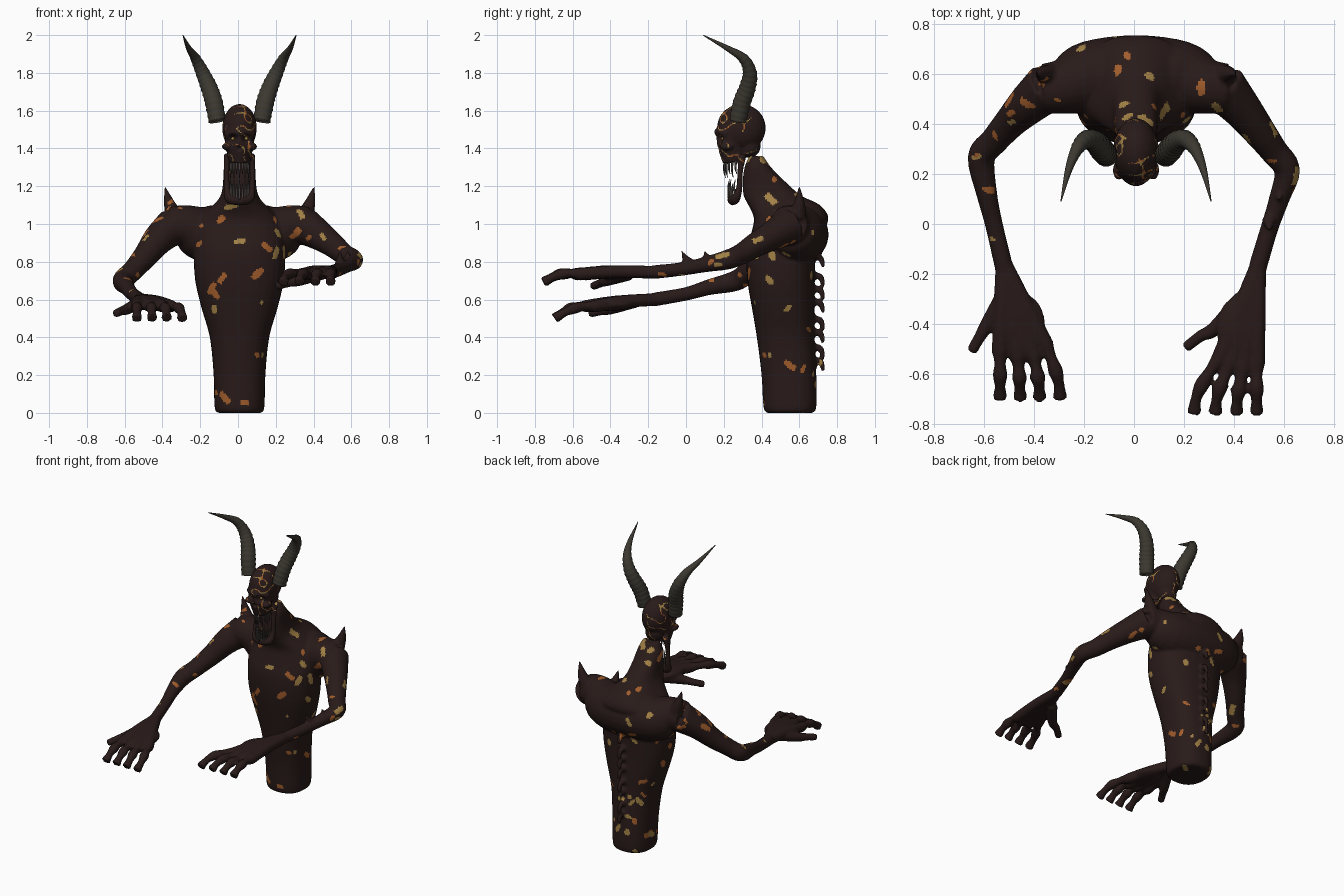
import bpy, bmesh, math, random
from mathutils import Vector, Matrix, Quaternion, noise

if "Cube" in bpy.data.objects:
    bpy.data.objects.remove(bpy.data.objects["Cube"])

random.seed(4)
CX = 0.008


def material(name, rgb):
    m = bpy.data.materials.new(name)
    m.diffuse_color = (*rgb, 1)
    m.use_nodes = True
    m.node_tree.nodes["Principled BSDF"].inputs["Base Color"].default_value = m.diffuse_color
    return m


DARK = material("charred_skin", (0.022, 0.011, 0.010))
EMBER = material("ember", (0.36, 0.11, 0.025))
GOLD = material("gold_glow", (0.36, 0.22, 0.06))
HORN = material("horn", (0.045, 0.040, 0.030))
TOOTH = material("tooth", (0.07, 0.06, 0.055))


def skin_rings(bm, rings):
    for a, b in zip(rings, rings[1:]):
        n = len(a)
        for i in range(n):
            bm.faces.new((a[i], a[(i + 1) % n], b[(i + 1) % n], b[i]))
    bm.faces.new(rings[0][::-1])
    bm.faces.new(rings[-1])


def spline(pts, steps):
    """Catmull-Rom samples through (x, y, z, radius) points."""
    p = [Vector(q) for q in pts]
    p = [2 * p[0] - p[1]] + p + [2 * p[-1] - p[-2]]
    out = []
    for i in range(1, len(p) - 2):
        a, b, c, d = p[i - 1:i + 3]
        for k in range(steps):
            t = k / steps
            out.append(0.5 * (2 * b + (c - a) * t + (2 * a - 5 * b + 4 * c - d) * t * t
                              + (3 * b - a - 3 * c + d) * t ** 3))
    return out + [p[-2]]


def tube(bm, pts, steps=4, n=14, ridge=0):
    s = spline(pts, steps)
    pos = [v.to_3d() for v in s]
    rings, q, last = [], Quaternion(), Vector((0, 0, 1))
    for i, c in enumerate(pos):
        tan = (pos[min(i + 1, len(pos) - 1)] - pos[max(i - 1, 0)]).normalized()
        q = last.rotation_difference(tan) @ q
        last = tan
        r = max(s[i][3], 0.002)
        if ridge and i < len(pos) * 0.7:
            r *= 1 + ridge * (i % 3 == 0)
        rings.append([bm.verts.new(c + q @ Vector((r * math.cos(a), r * math.sin(a), 0)))
                      for a in (math.tau * k / n for k in range(n))])
    skin_rings(bm, rings)


def ball(bm, c, r):
    bmesh.ops.create_icosphere(bm, subdivisions=3, radius=1,
                               matrix=Matrix.LocRotScale(Vector(c), None, Vector(r)))


def finish(name, bm, mats, voxel=0):
    bmesh.ops.recalc_face_normals(bm, faces=bm.faces)
    me = bpy.data.meshes.new(name)
    bm.to_mesh(me)
    bm.free()
    ob = bpy.data.objects.new(name, me)
    bpy.context.collection.objects.link(ob)
    if voxel:
        rm = ob.modifiers.new("fuse", 'REMESH')
        rm.mode, rm.voxel_size = 'VOXEL', voxel
        sm = ob.modifiers.new("soften", 'SMOOTH')
        sm.factor, sm.iterations = 0.5, 4
        dg = bpy.context.evaluated_depsgraph_get()
        me = bpy.data.meshes.new_from_object(ob.evaluated_get(dg))
        ob.modifiers.clear()
        ob.data = me
    me.materials.clear()
    for m in mats:
        me.materials.append(m)
    me.shade_smooth()
    return ob


# Torso and neck: (z, front y, back y, half width)
bm = bmesh.new()
rings = []
for z, y0, y1, rx, *_ in spline([
        (0, .43, .67, .115), (.03, .41, .69, .132), (.2, .40, .69, .137), (.4, .375, .68, .157),
        (.55, .35, .68, .2), (.7, .325, .68, .235), (.85, .32, .69, .243), (.95, .345, .72, .243),
        (1.03, .36, .755, .22), (1.1, .33, .71, .14), (1.15, .305, .61, .1), (1.22, .30, .53, .087),
        (1.3, .31, .45, .083), (1.36, .335, .41, .06)], 3):
    rings.append([])
    for k in range(32):
        a = math.tau * k / 32
        c, s = math.cos(a), math.sin(a)
        rings[-1].append(bm.verts.new((CX + rx * math.copysign(abs(c) ** .85, c),
                                       (y0 + y1) / 2 + (y1 - y0) / 2 * math.copysign(abs(s) ** .85, s), z)))
skin_rings(bm, rings)

# Shoulder yoke and shoulder spikes
tube(bm, [(-.36, .54, .99, .10), (-.28, .55, .99, .112), (-.18, .58, .95, .15), (CX, .6, .945, .155),
          (.19, .58, .95, .15), (.29, .55, .99, .112), (.37, .54, .99, .10)], n=24)
for s in (-1, 1):
    tube(bm, [(CX + s * .345, .59, 1.04, .05), (CX + s * .372, .6, 1.11, .03), (CX + s * .395, .6, 1.20, .004)])

# Spine hooks
for z in (.81, .71, .64, .57, .48, .41, .33, .26):
    tube(bm, [(CX, .66, z + .02, .02), (CX, .712, z + .01, .017), (CX, .727, z - .04, .011)])

# Arms, shoulder to wrist
tube(bm, [(-.34, .55, .99, .10), (-.42, .48, .92, .083), (-.49, .41, .83, .066), (-.56, .33, .75, .056),
          (-.61, .265, .70, .055), (-.588, .12, .665, .042), (-.56, 0, .63, .036), (-.52, -.17, .6, .037)], n=18)
tube(bm, [(.35, .55, .99, .10), (.43, .46, .94, .08), (.5, .37, .89, .066), (.56, .29, .84, .056),
          (.612, .215, .81, .052), (.58, .1, .785, .041), (.54, -.02, .762, .036), (.495, -.17, .745, .037)], n=18)
for y, x in ((.11, .58), (-.01, .54)):
    tube(bm, [(x, y + .03, .79, .03), (x, y, .83, .015), (x, y - .015, .862, .004)])


# Hands: wrist, knuckles and finger tips as (x, y), then the thumb path
def hand(wrist, zk, zt, fingers, thumb):
    w = Vector(wrist)
    mid = Vector((sum(f[0] for f in fingers) / 4, w.y - .25, zk + .01))
    ball(bm, mid, (.085, .13, .036))
    for kx, ky, tx, ty in fingers:
        k, t = Vector((kx, ky, zk)), Vector((tx, ty, zt))
        m = k.lerp(w, .45) + Vector((0, 0, .008))
        tube(bm, [(*w, .034), (*m, .034), (*k, .034)])
        path = []
        for f, r in ((0, .034), (.25, .023), (.5, .03), (.75, .022), (1, .03)):
            p = k.lerp(t, f)
            p.x = kx + (tx - kx) * math.sin(f * math.pi / 2)
            p.z += .022 * math.sin(f * math.pi)
            path.append((*p, r))
        tube(bm, path)
    tube(bm, thumb)


hand((-.52, -.16, .60), .565, .50,
     [(-.535, -.51, -.535, -.695), (-.465, -.53, -.455, -.695), (-.40, -.53, -.377, -.695), (-.355, -.48, -.295, -.695)],
     [(-.51, -.27, .59, .035), (-.585, -.4, .55, .03), (-.615, -.45, .54, .024), (-.65, -.51, .525, .022)])
hand((.495, -.17, .745), .735, .692,
     [(.345, -.53, .24, -.755), (.385, -.56, .325, -.755), (.435, -.58, .41, -.755), (.49, -.56, .49, -.755)],
     [(.43, -.30, .735, .035), (.32, -.42, .70, .03), (.27, -.445, .69, .024), (.205, -.495, .67, .022)])
body = finish("body", bm, [DARK, EMBER, GOLD], .009)

# Glowing flecks scattered over the body
faces = [p for p in body.data.polygons if p.center.y > -.15]
flecks = []
for p in random.sample(faces, 105):
    d = Vector((random.uniform(-1, 1), random.uniform(-1, 1), random.uniform(-1, 1))).normalized()
    flecks.append((p.center.copy(), d, random.uniform(.02, .042), random.choice((1, 2))))
for p in faces:
    for c, d, size, m in flecks:
        v = p.center - c
        if v.length < size:
            along = v.dot(d)
            if (v - d * along).length < size * .45:
                p.material_index = m

# Head: skull, face, brow, cheeks and hanging jaw
bm = bmesh.new()
ball(bm, (CX, .293, 1.508), (.092, .13, .128))
tube(bm, [(CX, .245, 1.50, .082), (CX, .238, 1.44, .076), (CX, .245, 1.38, .068), (CX, .25, 1.325, .055)], n=20)
tube(bm, [(CX - .075, .22, 1.475, .018), (CX, .168, 1.487, .02), (CX + .075, .22, 1.475, .018)])
ball(bm, (CX, .335, 1.41), (.06, .06, .06))
for s in (-1, 1):
    ball(bm, (CX + s * .068, .215, 1.41), (.025, .04, .02))
    tube(bm, [(CX + s * .062, .30, 1.37, .022), (CX + s * .068, .287, 1.28, .015), (CX + s * .066, .282, 1.19, .017),
              (CX + s * .052, .262, 1.135, .026), (CX, .245, 1.128, .03)])
head = finish("head", bm, [DARK, EMBER, GOLD], .007)

# Eye sockets and nose hole pressed into the face
for v in head.data.vertices:
    for x, z, r, depth in ((-.036, 1.452, .027, .035), (.036, 1.452, .027, .035), (0, 1.4, .015, .02)):
        d = math.hypot(v.co.x - CX - x, v.co.z - z) / r
        if d < 1 and v.co.y < .25:
            v.co.y += depth * (1 - d * d)

# Glowing cracks along the skull
for p in head.data.polygons:
    c = p.center
    if c.z > 1.33 and abs(noise.noise(c * 14)) < .05 and noise.noise(c * 9 + Vector((5, 2, 1))) > -.1:
        p.material_index = 1 if noise.noise(c * 25) > 0 else 2

# Eyes
bm = bmesh.new()
for s in (-1, 1):
    ball(bm, (CX + s * .036, .195, 1.452), (.009, .009, .009))
finish("eyes", bm, [GOLD])

# Teeth: long needles on both jaws
bm = bmesh.new()
for i in range(11):
    a = math.pi * (i / 10 - .5)
    x, back = CX + .05 * math.sin(a), 1 - math.cos(a)
    y, length = .205 + .06 * back, .075 + .02 * (i % 2)
    tube(bm, [(x, y, 1.34, .0065), (x, y - .003, 1.34 - length * .6, .005), (x, y + .004, 1.34 - length, .001)], n=8)
    y = .228 + .045 * back
    tube(bm, [(x, y, 1.13, .0065), (x, y - .004, 1.13 + length * .7, .005), (x, y + .002, 1.14 + length, .001)], n=8)
finish("teeth", bm, [TOOTH])

# Ridged horns
for s, side in ((-1, "left"), (1, "right")):
    bm = bmesh.new()
    tube(bm, [(CX + s * x, y, z, r) for x, y, z, r in (
        (.118, .275, 1.545, .044), (.135, .295, 1.64, .046), (.16, .325, 1.72, .043), (.195, .338, 1.80, .036),
        (.232, .305, 1.875, .026), (.268, .22, 1.93, .015), (.30, .09, 2.0, .002))], steps=9, n=20, ridge=.07)
    finish("horn_" + side, bm, [HORN])
